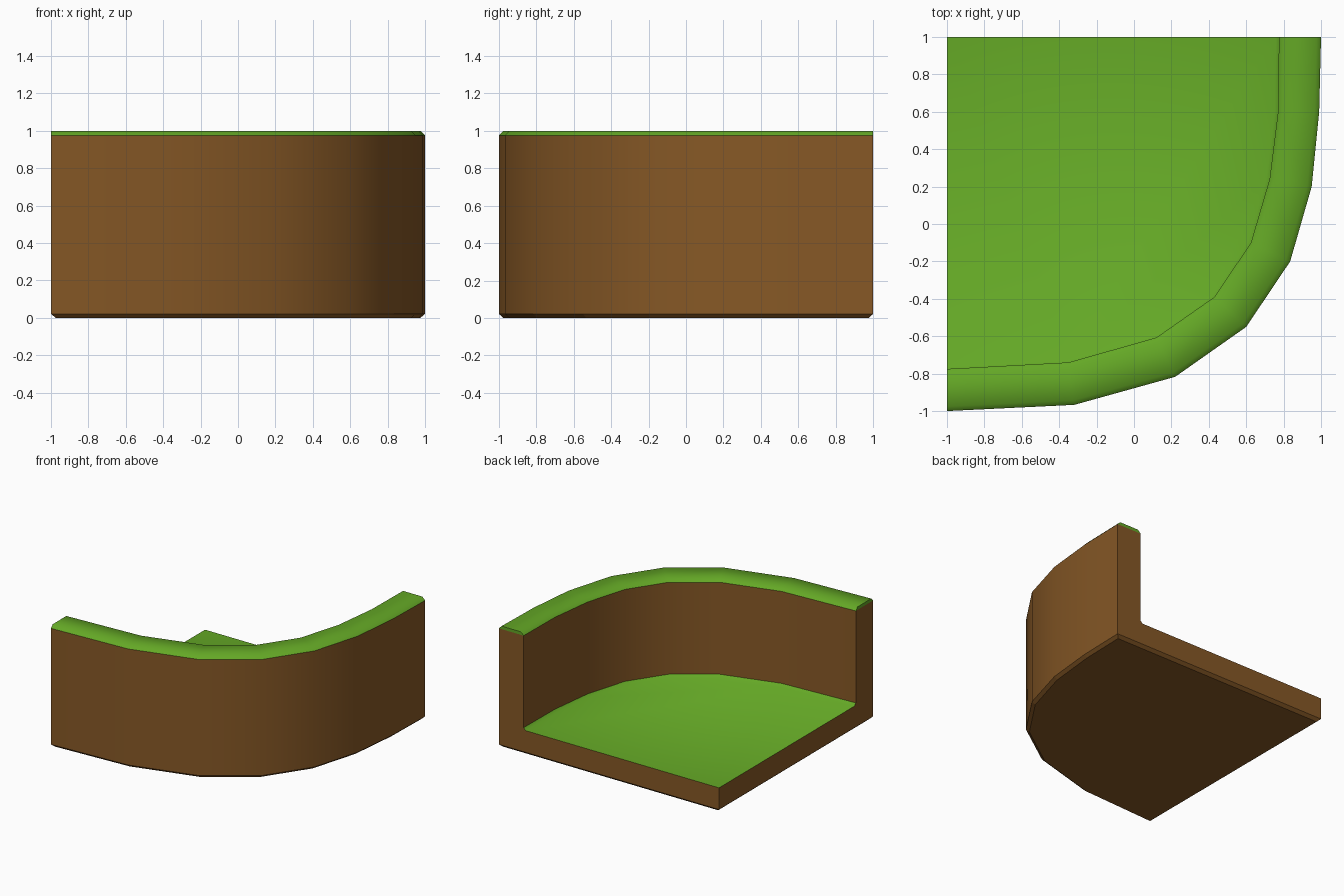
import bpy, bmesh, math
from mathutils import Vector

if "Cube" in bpy.data.objects:
    bpy.data.objects.remove(bpy.data.objects["Cube"])

# Plan outlines of the curved wall, from the left end to the back end
OUTER = [(-1, -1), (-.32, -.967), (.22, -.817), (.6, -.55), (.835, -.2), (.95, .2), (.99, .6), (1, 1)]
INNER = [(-1, -.775), (-.35, -.74), (.12, -.607), (.43, -.39), (.625, -.1), (.725, .24), (.77, .6), (.775, 1)]
DIRT, GRASS = 0, 1


def material(name, colour):
    m = bpy.data.materials.new(name)
    m.diffuse_color = (*colour, 1)
    m.use_nodes = True
    m.node_tree.nodes["Principled BSDF"].inputs["Base Color"].default_value = m.diffuse_color
    return m


bm = bmesh.new()


def ring(t, z, inset=0):
    """Outline at fraction t from outer to inner wall, at height z."""
    pts = [Vector(o).lerp(Vector(i), t) for o, i in zip(OUTER, INNER)]
    return [bm.verts.new((max(p.x, -1 + inset), min(p.y, 1 - inset), z)) for p in pts]


def face(verts, mat):
    f = bm.faces.new(verts)
    f.material_index = mat
    f.smooth = True


def corner(d, z):
    return bm.verts.new((-1 + d, 1 - d, z))


# Wall profile: bottom bevel, outer side, bevelled rim, inner side, fillet
bottom = ring(.11, 0, .025)
low = ring(0, .022)
out_top = ring(0, .975)
rim_out = ring(.11, 1)
rim_in = ring(.89, 1)
in_top = ring(1, .975)
in_low = ring(1, .22)
floor = ring(1.08, .2)
rings = [bottom, low, out_top, rim_out, rim_in, in_top, in_low, floor]
mats = [DIRT, DIRT, GRASS, GRASS, GRASS, DIRT, GRASS]
for a, b, mat in zip(rings, rings[1:], mats):
    for i in range(len(a) - 1):
        face((a[i], a[i + 1], b[i + 1], b[i]), mat)

# Ground slab: top, underside and bevelled cut sides
c_bottom, c_low, c_top = corner(.025, 0), corner(0, .022), corner(0, .2)
face(floor + [c_top], GRASS)
face(bottom + [c_bottom], DIRT)
for e in (0, -1):
    face((low[e], out_top[e], in_top[e], in_low[e], floor[e], c_top, c_low), DIRT)
    face((out_top[e], rim_out[e], rim_in[e], in_top[e]), GRASS)
    face((bottom[e], low[e], c_low, c_bottom), DIRT)

bmesh.ops.recalc_face_normals(bm, faces=bm.faces)

# Smooth along the curve, sharp at colour borders, cut sides and bottom bevel
for e in bm.edges:
    f, g = e.link_faces
    on_base = all(v.co.z < .03 for v in e.verts)
    e.smooth = (f.normal.angle(g.normal) < math.radians(50)
                and f.material_index == g.material_index and not on_base)

mesh = bpy.data.meshes.new("curved_corner_block")
bm.to_mesh(mesh)
bm.free()
mesh.materials.append(material("dirt brown", (.24, .098, .019)))
mesh.materials.append(material("grass green", (.127, .39, .019)))
bpy.context.collection.objects.link(bpy.data.objects.new("curved_corner_block", mesh))
